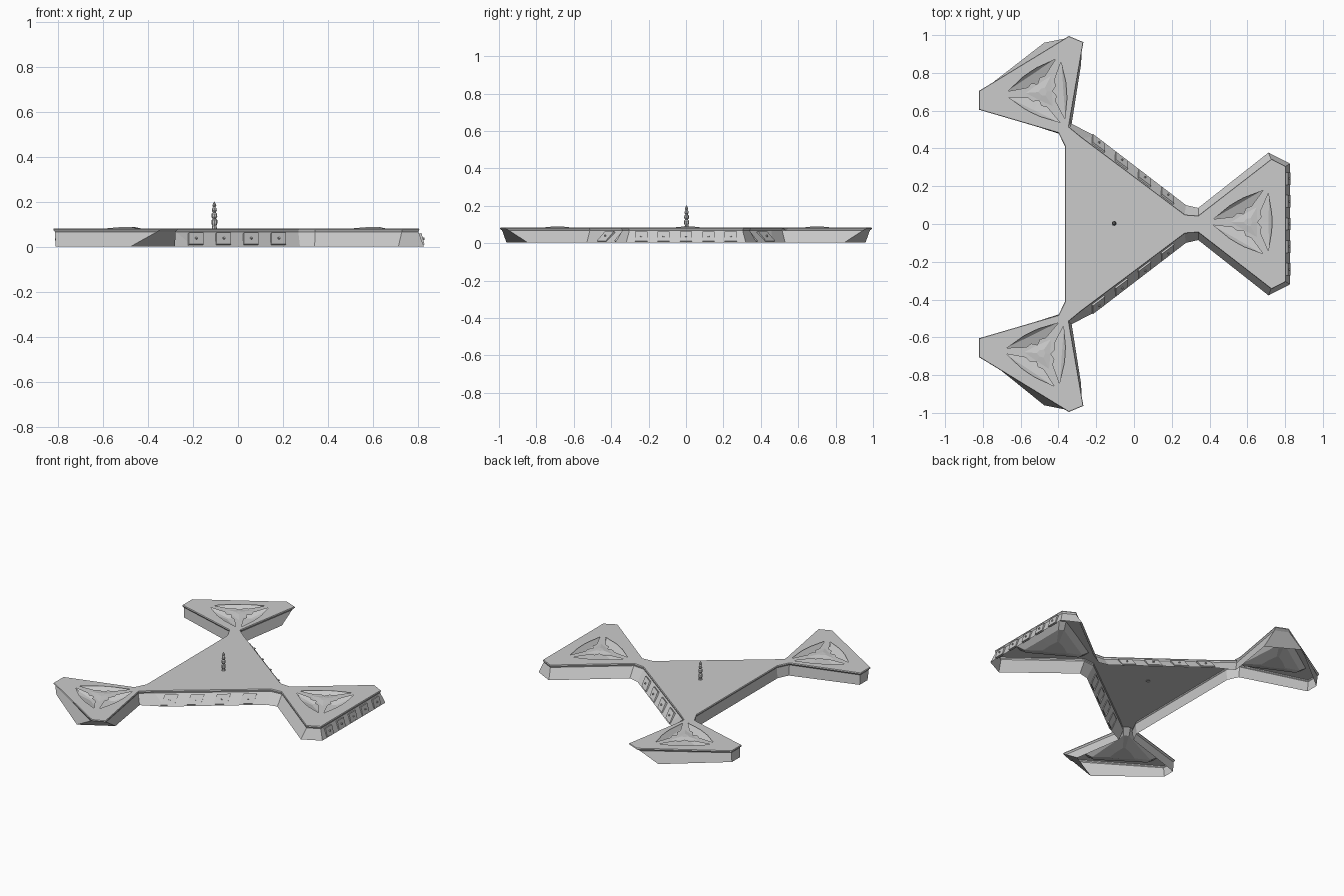
import bpy, bmesh, math
from mathutils import Vector, Matrix

if "Cube" in bpy.data.objects:
    bpy.data.objects.remove(bpy.data.objects["Cube"])

TOP, LIP, LOW = 0.084, 0.068, 0.004

# Half of the fort outline (y > 0), from the east bastion round to the west wall
top_half = [(0.805, 0.305), (0.728, 0.345), (0.34, 0.045), (0.27, 0.05), (-0.28, 0.462),
            (-0.345, 0.515), (-0.268, 0.963), (-0.345, 0.995), (-0.82, 0.705),
            (-0.82, 0.605), (-0.40, 0.482), (-0.365, 0.41)]
low_half = [(0.825, 0.32), (0.712, 0.378), (0.34, 0.085), (0.275, 0.10), (-0.20, 0.464),
            (-0.33, 0.53), (-0.28, 0.847), (-0.475, 0.960), (-0.81, 0.69),
            (-0.81, 0.61), (-0.397, 0.478), (-0.365, 0.41)]


def mirrored(half):
    return half + [(x, -y) for x, y in reversed(half)]


def obj(name, bm):
    bmesh.ops.recalc_face_normals(bm, faces=bm.faces)
    me = bpy.data.meshes.new(name)
    bm.to_mesh(me)
    bm.free()
    o = bpy.data.objects.new(name, me)
    bpy.context.collection.objects.link(o)
    return o


def polar(c, r, deg):
    a = math.radians(deg)
    return (c[0] + r * math.cos(a), c[1] + r * math.sin(a))


def ring(bm, pts, z):
    return [bm.verts.new((x, y, z)) for x, y in pts]


def skin(bm, a, b):
    n = len(a)
    for i in range(n):
        bm.faces.new((a[i], a[(i + 1) % n], b[(i + 1) % n], b[i]))


top, low = mirrored(top_half), mirrored(low_half)
bastions = [((0.605, 0.01), 0), ((-0.482, 0.70), 4), ((-0.49, -0.685), -4)]

# Curtain walls: sloped shell, open underneath, with a thin cornice
bm = bmesh.new()
t = 0.88
under = [(x * t + u * (1 - t), y * t + v * (1 - t)) for (x, y), (u, v) in zip(top, low)]


def inset(pts, d):
    out = []
    for i, p in enumerate(pts):
        p = Vector(p)
        e1 = (p - Vector(pts[i - 1])).normalized()
        e2 = (Vector(pts[(i + 1) % len(pts)]) - p).normalized()
        n = Vector((-e1.y - e2.y, e1.x + e2.x)).normalized()
        out.append(tuple(p + n * d))
    return out


rings = [ring(bm, low, LOW), ring(bm, inset(under, 0.008), LIP),
         ring(bm, top, 0.078), ring(bm, inset(top, 0.003), TOP)]
for a, b in zip(rings, rings[1:]):
    skin(bm, a, b)
obj("curtain_walls", bm)

# Deck with three curved openings in each bastion
bm = bmesh.new()


def loop(pts):
    v = ring(bm, pts, TOP)
    return [bm.edges.new((v[i], v[(i + 1) % len(v)])) for i in range(len(v))]


edges = loop(inset(top, 0.003))
for c, rot in bastions:
    for k in range(3):
        a = 60 + 120 * k + rot
        edges += loop([polar(c, r, a + d) for r, d in
                       ((0.185, 5), (0.132, 40), (0.125, 60), (0.132, 80), (0.185, 115),
                        (0.085, 101), (0.075, 80), (0.05, 60), (0.075, 40), (0.085, 19))])
bmesh.ops.triangle_fill(bm, use_beauty=True, edges=edges, normal=(0, 0, 1))
obj("deck", bm)

# Pits below the openings and low hubs on top
for n, (c, rot) in enumerate(bastions):
    bm = bmesh.new()
    levels = [(0.235, 0.19, 0.082), (0.19, 0.15, 0.05), (0.08, 0.07, 0.03)]
    prev = None
    for corner, side, z in levels:
        pts = []
        for k in range(3):
            a = 60 + 120 * k + rot
            pts += [polar(c, corner, a - 5), polar(c, corner, a + 5), polar(c, side * 0.72, a + 60)]
        cur = ring(bm, pts, z)
        if prev:
            skin(bm, prev, cur)
        prev = cur
    bm.faces.new(prev)
    obj(f"bastion_pit_{n}", bm)

    bm = bmesh.new()
    pts = [[polar(c, r * (1 if k % 2 else 1.9), 60 * k + rot) for k in range(1, 7)]
           for r in (0.045, 0.018)]
    # ridges of the hub run out along the three spokes
    pts = [[polar(c, r * (s if k % 2 else 1), 60 * k + rot) for k in range(6)]
           for r, s in ((0.048, 1.9), (0.02, 1.2))]
    a, b = ring(bm, pts[0], TOP), ring(bm, pts[1], 0.09)
    skin(bm, a, b)
    bm.faces.new(b)
    obj(f"bastion_hub_{n}", bm)


# Gun ports: shallow framed panels with a small barrel
def gun_ports(name, i, j, centres, width, axis):
    bm = bmesh.new()
    lo = [Vector((*low[k], LOW)) for k in (i, j)]
    hi = [Vector((*under[k], LIP)) for k in (i, j)]
    nrm = (lo[1] - lo[0]).cross(hi[0] - lo[0]).normalized()

    def at(s, v):
        ends = [lo[0].lerp(hi[0], v), lo[1].lerp(hi[1], v)]
        f = (s - ends[0][axis]) / (ends[1][axis] - ends[0][axis])
        return ends[0].lerp(ends[1], f)

    for s in centres:
        corners = [at(s - width / 2, 0.1), at(s + width / 2, 0.1),
                   at(s + width / 2, 0.9), at(s - width / 2, 0.9)]
        mid = sum(corners, Vector()) / 4
        out = nrm if nrm.dot(Vector((mid.x + 0.105, mid.y, 0))) > 0 else -nrm
        a = [bm.verts.new(p - out * 0.008) for p in corners]
        b = [bm.verts.new(p + out * 0.005) for p in corners]
        skin(bm, a, b)
        bm.faces.new(b)
        m = Matrix.Translation(mid + out * 0.006) @ out.to_track_quat('Z', 'Y').to_matrix().to_4x4()
        bmesh.ops.create_cone(bm, cap_ends=True, segments=8, radius1=0.006,
                              radius2=0.005, depth=0.012, matrix=m)
    obj(name, bm)


N = len(top)
wall_ports = [-0.188, -0.066, 0.056, 0.178]
gun_ports("north_gun_ports", 3, 4, wall_ports, 0.064, 0)
gun_ports("south_gun_ports", N - 5, N - 4, wall_ports, 0.064, 0)
gun_ports("east_gun_ports", N - 1, 0, [-0.24, -0.12, 0, 0.12, 0.24], 0.066, 1)

# Central beaded mast
bm = bmesh.new()
profile = [(0.012, 0.08), (0.009, 0.095), (0.013, 0.105), (0.013, 0.12), (0.007, 0.126),
           (0.013, 0.135), (0.012, 0.148), (0.006, 0.154), (0.011, 0.162), (0.009, 0.174),
           (0.005, 0.178), (0.009, 0.184), (0.006, 0.193), (0.001, 0.202)]
prev = None
for r, z in profile:
    cur = ring(bm, [polar((-0.105, 0.003), r, 45 * k) for k in range(8)], z)
    if prev:
        skin(bm, prev, cur)
    prev = cur
bm.faces.new(prev)
obj("mast", bm)
